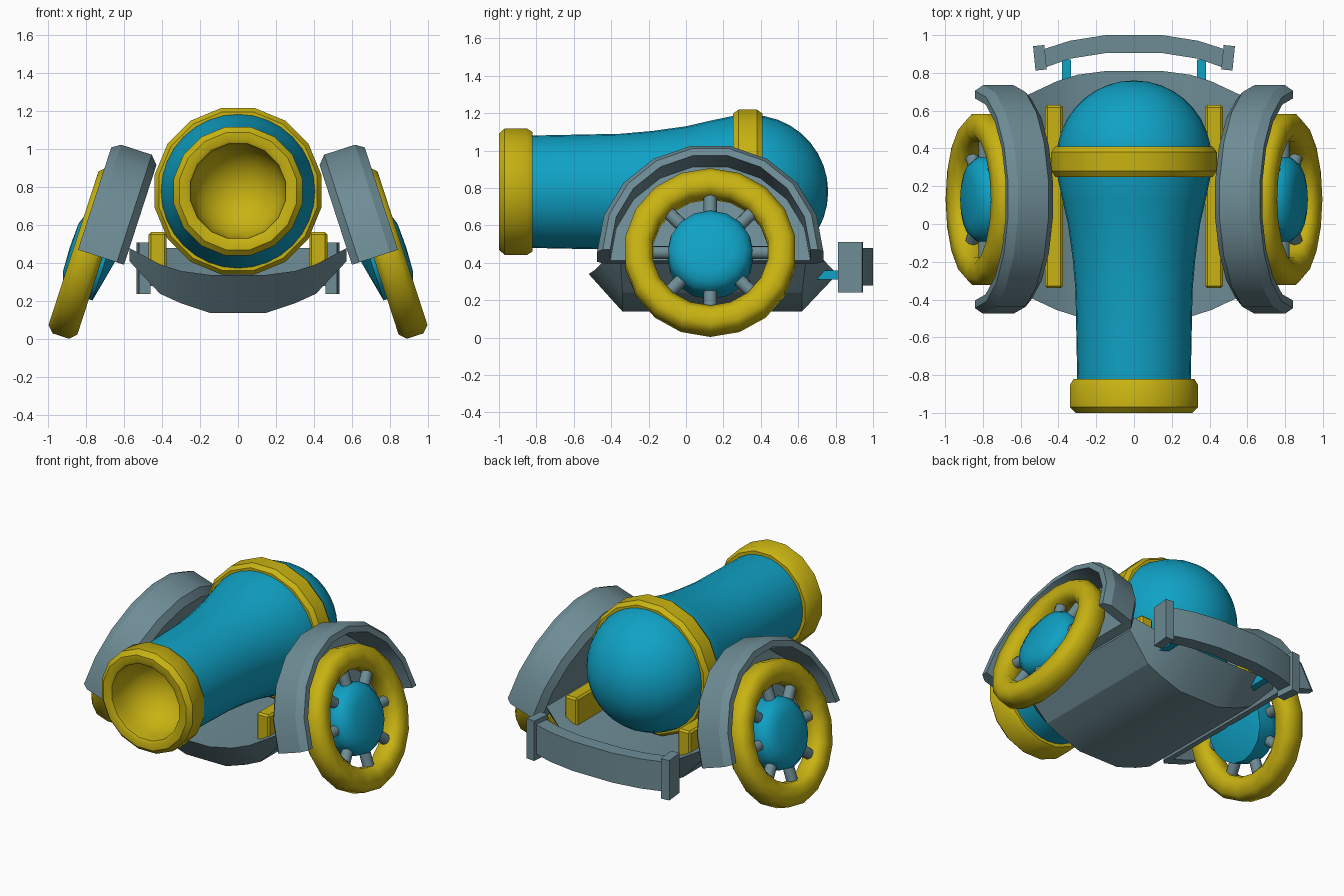
import bpy, bmesh, math
from mathutils import Matrix, Vector

if "Cube" in bpy.data.objects:
    bpy.data.objects.remove(bpy.data.objects["Cube"])


def material(name, rgb):
    m = bpy.data.materials.new(name)
    m.diffuse_color = (*rgb, 1)
    m.use_nodes = True
    m.node_tree.nodes["Principled BSDF"].inputs["Base Color"].default_value = m.diffuse_color
    return m


BLUE = material("blue", (0.005, 0.36, 0.56))
YELLOW = material("yellow", (0.58, 0.45, 0.006))
GREY = material("slate grey", (0.155, 0.262, 0.30))


def finish(name, bm, mat, angle=35):
    bmesh.ops.remove_doubles(bm, verts=bm.verts, dist=1e-5)
    bmesh.ops.recalc_face_normals(bm, faces=bm.faces)
    me = bpy.data.meshes.new(name)
    bm.to_mesh(me)
    bm.free()
    me.materials.append(mat)
    ob = bpy.data.objects.new(name, me)
    bpy.context.collection.objects.link(ob)
    bpy.ops.object.select_all(action='DESELECT')
    ob.select_set(True)
    bpy.context.view_layer.objects.active = ob
    bpy.ops.object.shade_smooth_by_angle(angle=math.radians(angle))
    return ob


def revolve(name, profile, n, mat, frame, start=0, sweep=360, closed=False, angle=35):
    """Turn (radius, axial) points round the local z axis of the frame."""
    bm = bmesh.new()
    full = sweep == 360
    rows = []
    for i in range(n if full else n + 1):
        t = math.radians(start + sweep * i / n)
        rows.append([bm.verts.new(frame @ Vector((r * math.cos(t), r * math.sin(t), a)))
                     for r, a in profile])
    m = len(profile)
    for i in range(n):
        p, q = rows[i], rows[(i + 1) % len(rows)]
        for j in range(m if closed else m - 1):
            k = (j + 1) % m
            if profile[j][0] == 0 and profile[k][0] == 0:
                continue
            bm.faces.new((p[j], p[k], q[k], q[j]))
    if not full:
        bm.faces.new(rows[0])
        bm.faces.new(rows[-1])
    return finish(name, bm, mat, angle)


def loft(name, sections, mat, angle=20):
    """Join equal loops of points and cap both ends."""
    bm = bmesh.new()
    rows = [[bm.verts.new(p) for p in s] for s in sections]
    for p, q in zip(rows, rows[1:]):
        for j in range(len(p)):
            k = (j + 1) % len(p)
            bm.faces.new((p[j], p[k], q[k], q[j]))
    bm.faces.new(rows[0])
    bm.faces.new(rows[-1])
    return finish(name, bm, mat, angle)


def box(name, lo, hi, mat, bevel=0.0, spin=0.0):
    bm = bmesh.new()
    c, d = (Vector(lo) + Vector(hi)) / 2, Vector(hi) - Vector(lo)
    bmesh.ops.create_cube(bm, size=1, matrix=Matrix.Translation(c) @ Matrix.Rotation(spin, 4, 'Z')
                          @ Matrix.Diagonal((*d, 1)))
    if bevel:
        bmesh.ops.bevel(bm, geom=bm.edges[:], offset=bevel, segments=1, affect='EDGES')
    return finish(name, bm, mat)


def frame_of(e1, e2, axis, origin):
    return Matrix((e1, e2, axis)).transposed().to_4x4() if origin is None else \
        Matrix.Translation(origin) @ Matrix((e1, e2, axis)).transposed().to_4x4()


# Barrel with flared body and round breech
barrel_frame = frame_of((1, 0, 0), (0, 0, 1), (0, 1, 0), (0, 0, 0.78))
barrel = [(0.30, -0.85), (0.305, -0.6), (0.31, -0.35), (0.325, -0.18), (0.35, 0.0),
          (0.38, 0.13), (0.405, 0.25)]
barrel += [(0.41 * math.cos(math.radians(a)) if a < 90 else 0,
            0.35 + 0.41 * math.sin(math.radians(a))) for a in range(0, 91, 10)]
revolve("barrel", barrel, 32, BLUE, barrel_frame)

# Breech band and muzzle ring with a rounded bore
revolve("breech_band", [(0.38, 0.25), (0.425, 0.25), (0.447, 0.28), (0.447, 0.38),
                        (0.425, 0.41), (0.38, 0.41)],
        16, YELLOW, barrel_frame, start=11.25, closed=True)
bore = [(0.25 * math.cos(math.radians(a)) if a < 90 else 0,
         -0.92 + 0.25 * math.sin(math.radians(a))) for a in range(90, -1, -15)]
revolve("muzzle_ring", bore + [(0.255, -0.99), (0.27, -1.0), (0.315, -1.0), (0.345, -0.97),
                               (0.345, -0.85), (0.325, -0.82), (0.29, -0.82)],
        16, YELLOW, barrel_frame, start=11.25)

# Carriage tray: x, top z, top front y, top back y, bottom z, bottom front y, bottom back y
half = [(0.15, 0.34, -0.52, 0.81, 0.14, -0.34, 0.62),
        (0.30, 0.36, -0.49, 0.79, 0.19, -0.34, 0.62),
        (0.41, 0.395, -0.455, 0.755, 0.24, -0.34, 0.62),
        (0.57, 0.48, -0.38, 0.68, 0.41, -0.35, 0.64)]
stations = [(-s[0], *s[1:]) for s in reversed(half)] + half
loft("carriage_tray", [[(x, tf, zt), (x, tb, zt), (x, bb, zb), (x, bf, zb)]
                       for x, zt, tf, tb, zb, bf, bb in stations], GREY)

# Curved rear bumper
bar = [(-0.48, 0.825, 0.925), (-0.34, 0.875, 0.97), (-0.15, 0.905, 1.0),
       (0.15, 0.905, 1.0), (0.34, 0.875, 0.97), (0.48, 0.825, 0.925)]
loft("rear_bumper", [[(x, a, 0.28), (x, b, 0.28), (x, b, 0.48), (x, a, 0.48)]
                     for x, a, b in bar], GREY)

TILT = math.radians(18)
C, S = math.cos(TILT), math.sin(TILT)
for s, side in ((-1, "left"), (1, "right")):
    # Barrel cradle rail, bumper strut and bumper end plate
    box(side + "_cradle_rail", (s * 0.423 - 0.047, -0.34, 0.3),
        (s * 0.423 + 0.047, 0.63, 0.565), YELLOW, 0.012)
    loft(side + "_bumper_strut", [[(s * 0.357 + d, 0.68, 0.31), (s * 0.357 + d, 0.87, 0.31),
                                   (s * 0.357 + d, 0.87, 0.36), (s * 0.357 + d, 0.74, 0.36)]
                                  for d in (-0.024, 0.024)], BLUE)
    box(side + "_bumper_end", (s * 0.498 - 0.03, 0.815, 0.24),
        (s * 0.498 + 0.03, 0.945, 0.51), GREY, 0.0, -s * 0.1)

    # Leaning wheel: tyre, hub and spokes
    frame = frame_of((-s * S, 0, C), (0, 1, 0), (s * C, 0, S), (s * 0.79, 0.13, 0.455))
    revolve(side + "_wheel_rim", [(0.46, -0.045), (0.46, 0.045), (0.425, 0.08), (0.35, 0.08),
                                  (0.312, 0.045), (0.312, -0.045), (0.35, -0.08),
                                  (0.425, -0.08)],
            18, YELLOW, frame, closed=True, angle=50)
    revolve(side + "_wheel_hub", [(0, 0.1), (0.13, 0.095), (0.19, 0.075), (0.225, 0.035),
                                  (0.23, 0.0), (0.23, -0.1), (0, -0.15)],
            16, BLUE, frame, angle=50)
    for i in range(8):
        turn = frame @ Matrix.Rotation(i * math.pi / 4, 4, 'Z') @ Matrix.Rotation(math.pi / 2, 4, 'Y')
        revolve(f"{side}_spoke_{i + 1}", [(0, 0.18), (0.036, 0.18), (0.036, 0.34), (0, 0.34)],
                8, GREY, turn, angle=50)

    # Half-round fender with a closed inner wall
    revolve(side + "_fender", [(0, -0.2), (0.56, -0.2), (0.605, -0.16), (0.605, 0.01),
                               (0.575, 0.055), (0.535, 0.055), (0.535, -0.14), (0, -0.14)],
            9, GREY, frame, start=-90, sweep=180, closed=True, angle=30)
